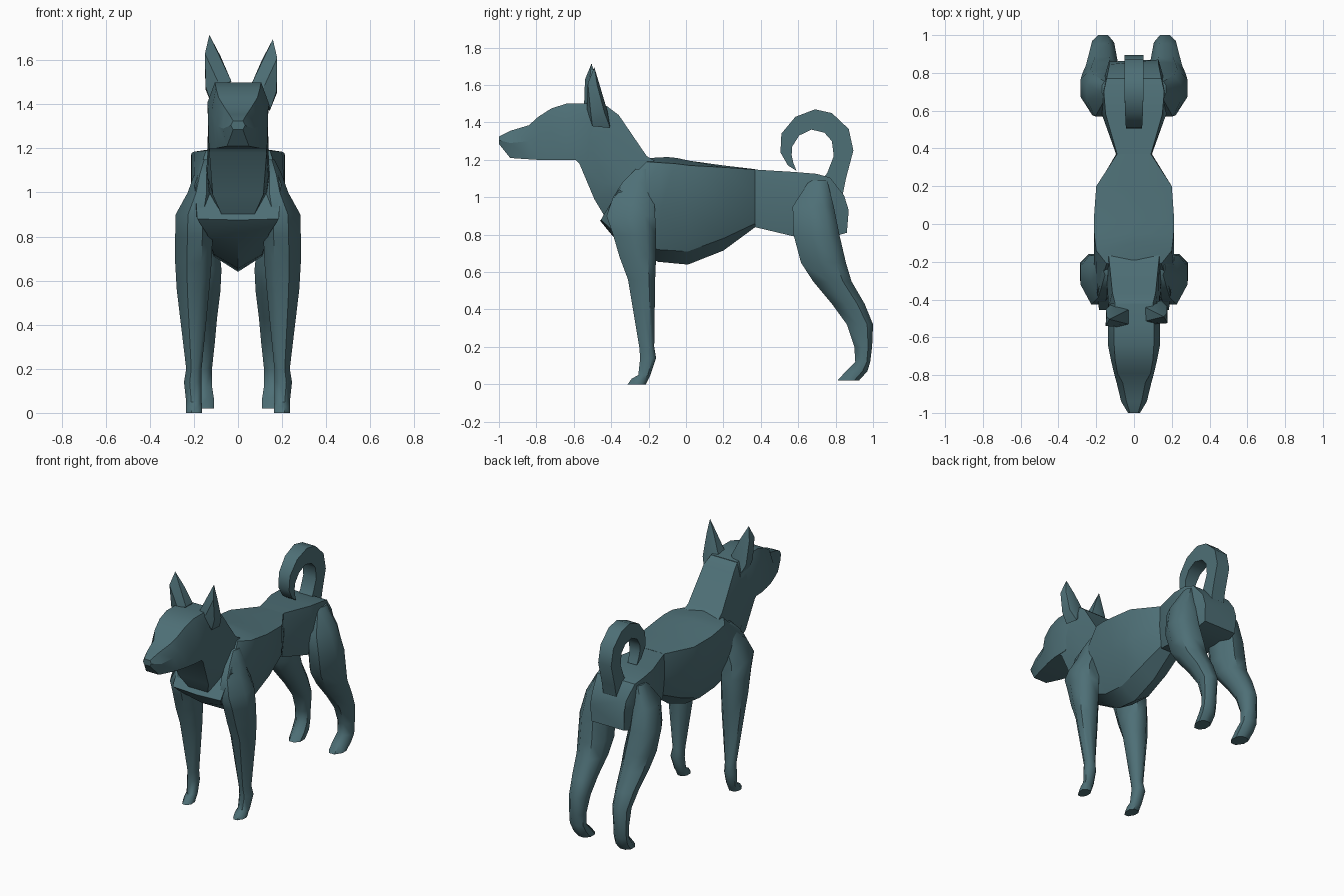
import bpy, bmesh, math

coat = bpy.data.materials.new("slate_teal")
coat.diffuse_color = (0.076, 0.16, 0.182, 1)


def finish(name, bm, angle=28):
    bmesh.ops.remove_doubles(bm, verts=bm.verts, dist=0.0005)
    bmesh.ops.recalc_face_normals(bm, faces=bm.faces)
    me = bpy.data.meshes.new(name)
    bm.to_mesh(me)
    bm.free()
    me.materials.append(coat)
    ob = bpy.data.objects.new(name, me)
    bpy.context.collection.objects.link(ob)
    bpy.ops.object.select_all(action='DESELECT')
    ob.select_set(True)
    bpy.context.view_layer.objects.active = ob
    bpy.ops.object.shade_smooth_by_angle(angle=math.radians(angle))
    return ob


def loft(name, rings, angle=28):
    """Skin a row of closed rings and cap both ends."""
    bm = bmesh.new()
    vs = [[bm.verts.new(p) for p in r] for r in rings]
    n = len(vs[0])
    for a, b in zip(vs, vs[1:]):
        for i in range(n):
            j = (i + 1) % n
            bm.faces.new((a[i], a[j], b[j], b[i]))
    bm.faces.new(vs[0])
    bm.faces.new(vs[-1])
    return finish(name, bm, angle)


def mirrored(half):
    """Close a half section (top to bottom) across x = 0."""
    return half + [(-x, y, z) for x, y, z in reversed(half) if x > 0]


# Torso: sections run from the slanted chest front to the waist
loft("torso", [mirrored(h) for h in (
    [(0, -.19, 1.21), (.145, -.21, 1.19), (.195, -.36, 1.04), (.185, -.455, .88), (0, -.46, .875)],
    [(0, -.10, 1.215), (.20, -.14, 1.185), (.212, -.25, 1.0), (.14, -.38, .81), (0, -.39, .79)],
    [(0, -.05, 1.21), (.21, -.06, 1.18), (.212, -.13, .95), (.11, -.15, .72), (0, -.15, .655)],
    [(0, .02, 1.195), (.213, .02, 1.17), (.213, .02, .95), (.11, .01, .71), (0, .01, .64)],
    [(0, .20, 1.17), (.20, .20, 1.16), (.195, .20, .95), (.10, .20, .78), (0, .20, .715)],
    [(0, .37, 1.15), (.09, .37, 1.148), (.095, .37, 1.0), (.08, .37, .86), (0, .37, .84)],
)])

# Hips: widen from the waist and end in a blunt, rounded rump
loft("hips", [mirrored(h) for h in (
    [(.09, .37, 1.148), (.095, .37, 1.0), (.08, .37, .84)],
    [(.15, .58, 1.135), (.17, .58, .97), (.13, .58, .79)],
    [(.16, .70, 1.125), (.17, .70, .97), (.13, .70, .78)],
    [(.145, .77, 1.105), (.15, .80, .97), (.13, .79, .79)],
    [(.13, .845, 1.01), (.13, .87, .93), (.125, .86, .81)],
)], 35)

# Neck: leans from the chest up to the back of the skull
loft("neck", [mirrored(h) for h in (
    [(.135, -.16, 1.19), (.145, -.30, 1.08), (.13, -.37, 1.0), (.07, -.43, .89)],
    [(.13, -.21, 1.22), (.14, -.36, 1.15), (.138, -.43, 1.07), (.115, -.49, .99)],
    [(.115, -.36, 1.44), (.135, -.44, 1.34), (.135, -.50, 1.25), (.13, -.57, 1.18)],
    [(.10, -.42, 1.485), (.13, -.49, 1.42), (.135, -.53, 1.3), (.13, -.59, 1.2)],
)], 35)

# Head: each row is y, top z, mid z, bottom z, top, mid and bottom half width
head_rows = (
    (-1.0, 1.325, 1.305, 1.285, .022, .032, .022),
    (-.94, 1.355, 1.29, 1.21, .04, .068, .05),
    (-.84, 1.385, 1.30, 1.203, .06, .092, .085),
    (-.79, 1.43, 1.32, 1.20, .088, .106, .10),
    (-.72, 1.475, 1.36, 1.20, .10, .122, .118),
    (-.64, 1.50, 1.41, 1.20, .105, .138, .132),
    (-.53, 1.50, 1.41, 1.20, .105, .138, .135),
    (-.42, 1.488, 1.41, 1.33, .10, .125, .12))
loft("head", [mirrored([(a, y, t), (b, y, m), (c, y, l)])
              for y, t, m, l, a, b, c in head_rows])

# Ears: faceted points, the second one set slightly lower and outward
ear = [(.03, -.455, 1.505), (.03, -.53, 1.505), (.115, -.42, 1.39), (.12, -.515, 1.40),
       (.147, -.525, 1.48), (.148, -.45, 1.47), (.15, -.54, 1.63), (.13, -.505, 1.715),
       (.085, -.545, 1.49), (.10, -.435, 1.48), (.08, -.48, 1.62), (.145, -.49, 1.62)]
for name, s, off in (("left_ear", -1, (0, 0, 0)), ("right_ear", 1, (.028, .015, -.02))):
    bm = bmesh.new()
    for x, y, z in ear:
        bm.verts.new((s * (x + off[0]), y + off[1], z + off[2]))
    bmesh.ops.convex_hull(bm, input=bm.verts)
    bmesh.ops.delete(bm, geom=[v for v in bm.verts if not v.link_faces], context='VERTS')
    finish(name, bm)


def leg(name, rows, s):
    """Eight-sided limb; each row is z, front y, back y, inner x, outer x."""
    section = [(1, -.2), (1, .55), (.45, 1), (-.45, 1),
               (-1, .45), (-1, -.45), (-.45, -1), (.35, -1)]
    loft(name, [[(s * ((x0 + x1) / 2 + u * (x1 - x0) / 2),
                  (y0 + y1) / 2 + v * (y1 - y0) / 2, z) for u, v in section]
                for z, y0, y1, x0, x1 in rows], 48)


front_rows = (
    (1.15, -.27, -.20, .13, .165), (1.08, -.34, -.18, .12, .20),
    (1.0, -.39, -.17, .11, .228),
    (.90, -.425, -.165, .11, .283), (.80, -.39, -.16, .115, .285),
    (.68, -.355, -.16, .12, .285), (.56, -.31, -.165, .13, .278),
    (.20, -.25, -.17, .165, .235), (.14, -.245, -.16, .165, .245),
    (.05, -.255, -.19, .165, .235), (.03, -.29, -.20, .163, .235),
    (0, -.312, -.215, .163, .235))
hind_rows = (
    (1.09, .66, .755, .12, .17), (.95, .57, .79, .11, .25),
    (.80, .575, .82, .09, .283), (.65, .615, .855, .075, .272),
    (.55, .68, .885, .08, .255), (.43, .78, .955, .095, .235),
    (.32, .86, 1.0, .105, .222), (.20, .90, .995, .118, .218),
    (.12, .905, .985, .118, .218), (.07, .855, .97, .11, .212),
    (.02, .81, .925, .11, .205))
for side, s in (("left", -1), ("right", 1)):
    leg(side + "_front_leg", front_rows, s)
    leg(side + "_hind_leg", hind_rows, s)

# Tail: curls forward; each row is outer y, z, inner y, z, half width
tail_rows = (
    (.835, 1.0, .72, 1.08, .05), (.855, 1.1, .755, 1.13, .05),
    (.895, 1.25, .79, 1.22, .05), (.87, 1.365, .78, 1.30, .05),
    (.78, 1.45, .74, 1.345, .05), (.69, 1.47, .67, 1.362, .05),
    (.585, 1.43, .605, 1.33, .047), (.51, 1.34, .567, 1.27, .043),
    (.505, 1.24, .565, 1.225, .04), (.545, 1.17, .575, 1.18, .037),
    (.585, 1.145, .592, 1.14, .035))
loft("tail", [[(-w, a, b), (w, a, b), (w, c, d), (-w, c, d)]
              for a, b, c, d, w in tail_rows], 40)
